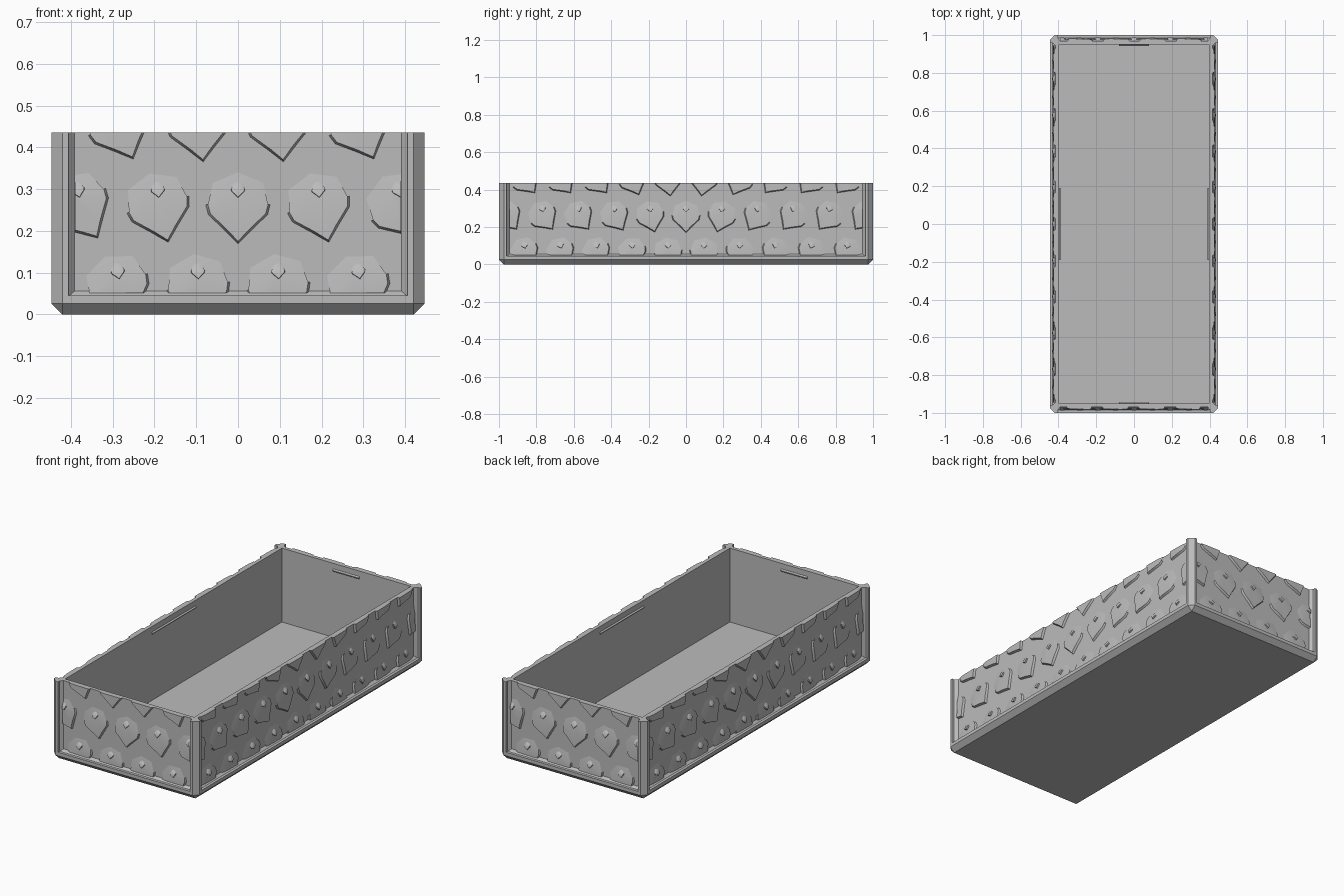
import bpy, bmesh
from math import radians, sin, cos, pi
from mathutils import Matrix, Vector

cube = bpy.data.objects.get("Cube")
if cube:
    bpy.data.objects.remove(cube, do_unlink=True)

HX, HY, TOP = 0.446, 1.0, 0.435
CHAMFER, WALL_INSET, CAVITY_INSET, FLOOR = 0.026, 0.03, 0.05, 0.025

grey = bpy.data.materials.new("plain grey")
grey.use_nodes = True
grey.diffuse_color = (0.5, 0.5, 0.5, 1)
grey.node_tree.nodes["Principled BSDF"].inputs["Base Color"].default_value = (0.5, 0.5, 0.5, 1)


def finish(name, bm, smooth=None):
    mesh = bpy.data.meshes.new(name)
    bm.to_mesh(mesh)
    bm.free()
    mesh.materials.append(grey)
    obj = bpy.data.objects.new(name, mesh)
    bpy.context.collection.objects.link(obj)
    if smooth:
        bpy.ops.object.select_all(action='DESELECT')
        obj.select_set(True)
        bpy.context.view_layer.objects.active = obj
        bpy.ops.object.shade_smooth_by_angle(angle=radians(smooth))
    return obj


def ring(bm, inset, z, cut=0.0):
    """Rectangle with cut corners, always eight points."""
    x, y = HX - inset, HY - inset
    pts = [(x - cut, -y), (x, cut - y), (x, y - cut), (x - cut, y),
           (cut - x, y), (-x, y - cut), (-x, cut - y), (cut - x, -y)]
    return [bm.verts.new((a, b, z)) for a, b in pts]


# Tray: chamfered base, rim step, walls and cavity in one closed loft
bm = bmesh.new()
rings = [ring(bm, CHAMFER, 0), ring(bm, 0, CHAMFER, CHAMFER), ring(bm, 0, 0.045, CHAMFER),
         ring(bm, 0.015, 0.045), ring(bm, WALL_INSET, 0.056), ring(bm, WALL_INSET, TOP),
         ring(bm, CAVITY_INSET, TOP), ring(bm, CAVITY_INSET, FLOOR)]
for low, high in zip(rings, rings[1:]):
    for i in range(8):
        j = (i + 1) % 8
        bm.faces.new((low[i], low[j], high[j], high[i]))
bm.faces.new(rings[0][::-1])
bm.faces.new(rings[-1])
bmesh.ops.remove_doubles(bm, verts=bm.verts, dist=0.0001)
bmesh.ops.recalc_face_normals(bm, faces=bm.faces)
finish("tray", bm)

# Corner posts: half profile mirrored across the corner diagonal
half = [(CHAMFER, 0), (0.041, 0), (0.041, 0.014), (0.056, 0.031), (0.045, 0.045)]
profile = half + [(b, a) for a, b in half[-2::-1]]
for sx, side in ((1, "left"), (-1, "right")):
    for sy, end in ((-1, "front"), (1, "back")):
        bm = bmesh.new()
        face = bm.faces.new([bm.verts.new((sx * (HX - a), sy * (HY - b), 0.03)) for a, b in profile])
        ext = bmesh.ops.extrude_face_region(bm, geom=[face])["geom"]
        bmesh.ops.translate(bm, vec=(0, 0, TOP - 0.03),
                            verts=[e for e in ext if isinstance(e, bmesh.types.BMVert)])
        bmesh.ops.recalc_face_normals(bm, faces=bm.faces)
        finish(f"{end}_{side}_post", bm)

# Scale lower edge: across, up, height above the wall
EDGE = [(-0.072, 0.088, 0.007), (-0.066, 0.066, 0.010), (-0.026, 0.028, 0.012), (0, 0, 0.012),
        (0.026, 0.028, 0.012), (0.066, 0.066, 0.010), (0.072, 0.088, 0.007)]
CROWN = [(0.06, 0.14, 0.0), (0, 0.175, -0.002), (-0.06, 0.14, 0.0)]
HEART = Vector((0, 0.09))


def add_scale(bm, u, tip, turn, size=1.0, lift=0.0):
    """Pointed overlapping scale; local axes are x across, z up, -y outward."""
    def put(a, b, h):
        p = Matrix.Rotation(turn, 2) @ (Vector((a, b)) - HEART) * size
        return bm.verts.new((u + p.x, -h - lift, tip + HEART.y + p.y))
    edge = [put(*p) for p in EDGE]
    crown = [put(*p) for p in CROWN]
    centre = put(0, 0.12, 0.009)
    skirt = []
    for a, b, h in EDGE:
        out = (Vector((a, b)) - HEART).normalized() * 0.007
        skirt.append(put(a + out.x, b + out.y, -0.003))
    loop = edge + crown
    for i, v in enumerate(loop):
        bm.faces.new((v, loop[(i + 1) % len(loop)], centre))
    for i in range(len(edge) - 1):
        bm.faces.new((skirt[i], skirt[i + 1], edge[i + 1], edge[i]))


def scale_panel(name, half_width, depth, angle, mirrored):
    bm = bmesh.new()
    pitch = 0.192
    for row in range(3):
        tip = 0.37 - row * 0.195
        shift = 0 if row == 1 else 0.5
        for k in range(-7, 8):
            u = (k + shift) * pitch
            if abs(u) > half_width + 0.1:
                continue
            turn = radians(min(36, 80 * abs(u)))
            if mirrored and u > 0:
                turn = -turn
            add_scale(bm, u, tip, turn)
            # small raised notch on the crest of the scale
            add_scale(bm, u, tip + 0.035, turn * 0.5, 0.22, 0.006)
    # Trim to the panel opening
    for co, no in (((half_width, 0, 0), (1, 0, 0)), ((-half_width, 0, 0), (-1, 0, 0)),
                   ((0, 0, 0.052), (0, 0, -1)), ((0, 0, TOP), (0, 0, 1))):
        bmesh.ops.bisect_plane(bm, geom=bm.verts[:] + bm.edges[:] + bm.faces[:],
                               plane_co=co, plane_no=no, clear_outer=True)
    # Close the cut along the top back to the wall
    cut = [e for e in bm.edges if e.is_boundary and all(abs(v.co.z - TOP) < 1e-4 for v in e.verts)]
    for g in bmesh.ops.extrude_edge_only(bm, edges=cut)["geom"]:
        if isinstance(g, bmesh.types.BMVert):
            g.co.y = 0.003
    bmesh.ops.transform(bm, verts=bm.verts,
                        matrix=Matrix.Rotation(angle, 4, 'Z') @ Matrix.Translation((0, -depth, 0)))
    finish(name, bm, 32)


wx, wy = HX - WALL_INSET, HY - WALL_INSET
scale_panel("front_scales", HX - 0.056, wy, 0, False)
scale_panel("left_scales", HY - 0.056, wx, pi / 2, True)
scale_panel("back_scales", HX - 0.056, wy, pi, False)
scale_panel("right_scales", HY - 0.056, wx, -pi / 2, True)

# Catch ridges inside the cavity, just under the lip
for name, angle, length, dist in (("front", 0, 0.16, HY), ("left", pi / 2, 0.38, HX),
                                  ("back", pi, 0.16, HY), ("right", -pi / 2, 0.38, HX)):
    bm = bmesh.new()
    rail = [bm.verts.new((-length / 2, a, b)) for a, b in
            ((-0.002, 0.388), (0.007, 0.395), (0.007, 0.399), (-0.002, 0.406))]
    face = bm.faces.new(rail)
    ext = bmesh.ops.extrude_face_region(bm, geom=[face])["geom"]
    bmesh.ops.translate(bm, vec=(length, 0, 0),
                        verts=[e for e in ext if isinstance(e, bmesh.types.BMVert)])
    bmesh.ops.recalc_face_normals(bm, faces=bm.faces)
    bmesh.ops.transform(bm, verts=bm.verts, matrix=Matrix.Rotation(angle, 4, 'Z')
                        @ Matrix.Translation((0, CAVITY_INSET - dist, 0)))
    finish(name + "_catch_ridge", bm)
